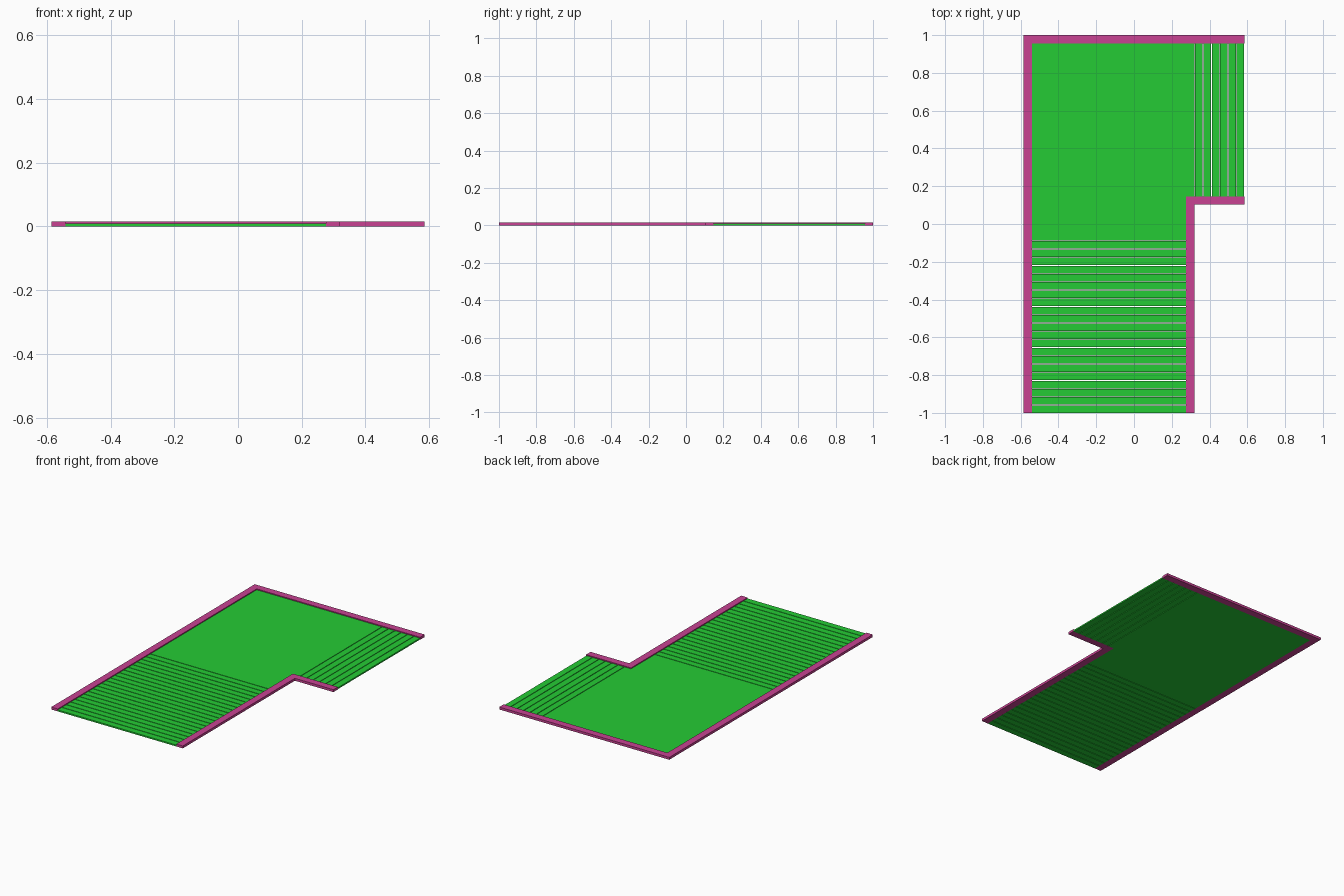
import bpy, bmesh

if "Cube" in bpy.data.objects:
    bpy.data.objects.remove(bpy.data.objects["Cube"])

WALL_H, FLOOR_H, GAP = 0.015, 0.009, 0.004


def material(name, color):
    m = bpy.data.materials.new(name)
    m.diffuse_color = color
    m.use_nodes = True
    m.node_tree.nodes["Principled BSDF"].inputs["Base Color"].default_value = m.diffuse_color
    return m


green = material("floor_green", (0.018, 0.60, 0.035, 1))
pink = material("wall_pink", (0.58, 0.055, 0.29, 1))


def rect(x0, x1, y0, y1):
    return [(x0, y0), (x1, y0), (x1, y1), (x0, y1)]


def prism(name, outlines, height, mat):
    """Extrude one or more flat outlines up from the ground into one object."""
    bm = bmesh.new()
    for pts in outlines:
        face = bm.faces.new([bm.verts.new((x, y, 0)) for x, y in pts])
        top = bmesh.ops.extrude_face_region(bm, geom=[face], use_keep_orig=True)["geom"]
        verts = [g for g in top if isinstance(g, bmesh.types.BMVert)]
        bmesh.ops.translate(bm, verts=verts, vec=(0, 0, height))
    bmesh.ops.recalc_face_normals(bm, faces=bm.faces)
    mesh = bpy.data.meshes.new(name)
    bm.to_mesh(mesh)
    bm.free()
    mesh.materials.append(mat)
    obj = bpy.data.objects.new(name, mesh)
    bpy.context.collection.objects.link(obj)
    return obj


# Border walls: outer L and inner corner L
prism("outer_wall", [[(-.585, -1), (-.541, -1), (-.541, .956), (.585, .956),
                      (.585, 1), (-.585, 1)]], WALL_H, pink)
prism("inner_wall", [[(.276, -1), (.32, -1), (.32, .102), (.585, .102),
                      (.585, .146), (.276, .146)]], WALL_H, pink)

# Landing between the two flights
prism("landing", [[(-.541, -.087), (.276, -.087), (.276, .146), (.32, .146),
                   (.32, .956), (-.541, .956)]], FLOOR_H, green)

# Long flight towards the front
n, d = 21, (1 - .087) / 21
prism("front_treads", [rect(-.541, .276, -.087 - (i + 1) * d, -.087 - i * d - GAP)
                       for i in range(n)], FLOOR_H, green)

# Short flight towards the right
n, d = 6, (.583 - .32) / 6
prism("side_treads", [rect(.32 + i * d + GAP, .32 + (i + 1) * d, .146, .956)
                      for i in range(n)], FLOOR_H, green)
